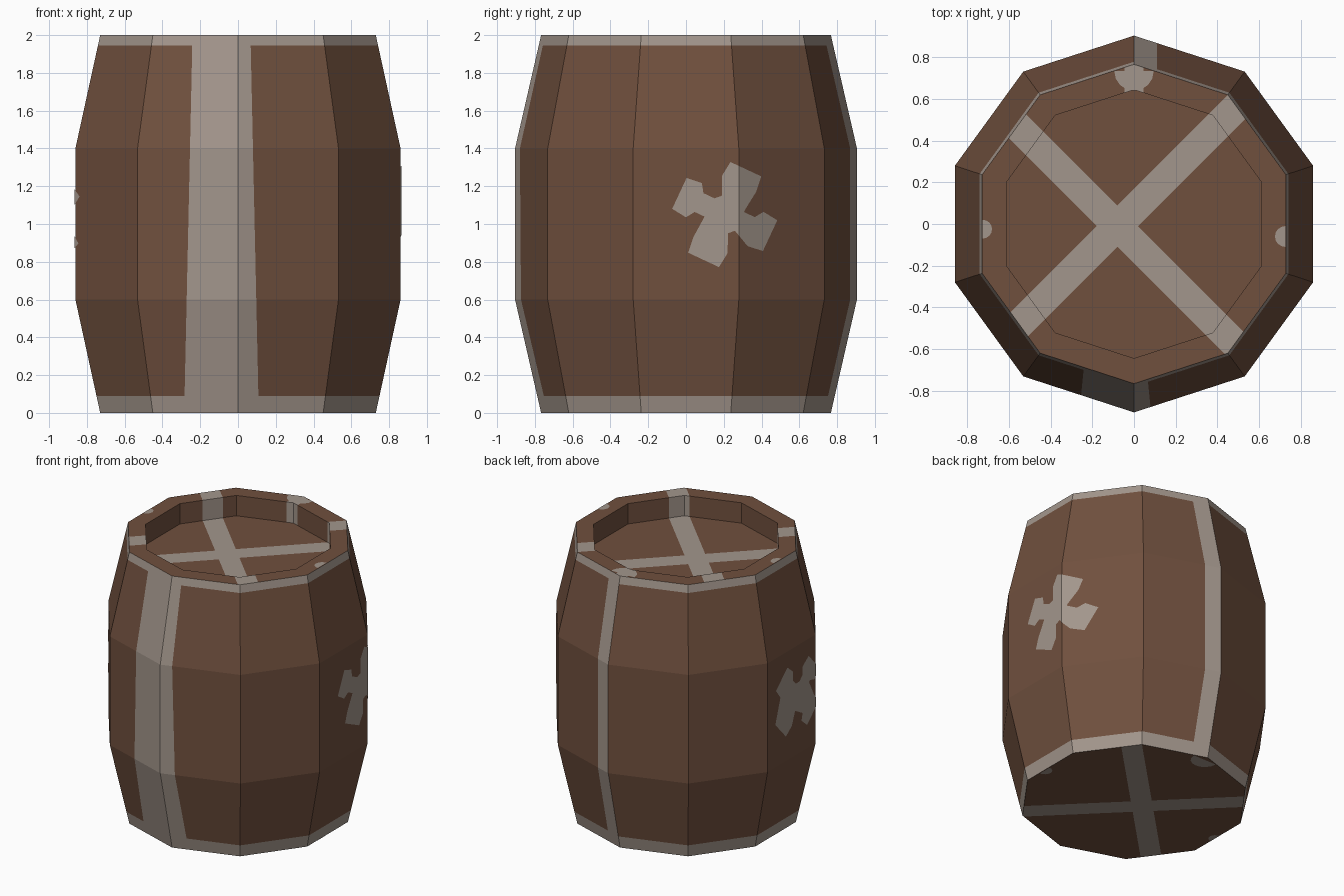
import bpy, bmesh, math
from mathutils import Vector

if "Cube" in bpy.data.objects:
    bpy.data.objects.remove(bpy.data.objects["Cube"])

SIDES = 10
R_END, R_MID, R_IN = 0.767, 0.905, 0.645
X0, Y0, ARM = -0.08, -0.01, 0.07        # painted X: centre and half width


def material(name, rgb):
    m = bpy.data.materials.new(name)
    m.diffuse_color = (*rgb, 1)
    m.use_nodes = True
    m.node_tree.nodes["Principled BSDF"].inputs["Base Color"].default_value = m.diffuse_color
    return m


wood = material("brown_wood", (0.162, 0.08, 0.048))
grey = material("grey_trim", (0.365, 0.305, 0.262))


def make_object(name, bm, mats):
    me = bpy.data.meshes.new(name)
    bm.to_mesh(me)
    bm.free()
    for m in mats:
        me.materials.append(m)
    ob = bpy.data.objects.new(name, me)
    bpy.context.collection.objects.link(ob)
    return ob


def radius(f):
    c = f.calc_center_median()
    return math.hypot(c.x, c.y)


def is_side(f):
    return abs(f.normal.z) < 0.5 and radius(f) > 0.68


def cut(bm, test, co, no):
    bm.normal_update()
    faces = [f for f in bm.faces if test(f)]
    geom = set(faces)
    for f in faces:
        geom.update(f.edges)
        geom.update(f.verts)
    bmesh.ops.bisect_plane(bm, geom=list(geom), dist=1e-5,
                           plane_co=co, plane_no=no)


# Barrel body: ten-sided lathe with a recessed lid
bm = bmesh.new()
rings = []
for r, z in [(R_END, 0), (R_MID, 0.6), (R_MID, 1.4), (R_END, 2),
             (R_IN, 2), (R_IN, 1.85)]:
    rings.append([bm.verts.new((r * math.cos(a), r * math.sin(a), z))
                  for a in (math.pi / 2 + math.tau * k / SIDES for k in range(SIDES))])
for lo, hi in zip(rings, rings[1:]):
    for k in range(SIDES):
        n = (k + 1) % SIDES
        bm.faces.new((lo[k], lo[n], hi[n], hi[k]))
bm.faces.new(rings[0][::-1])
bm.faces.new(rings[-1])

# Cuts for end bands, front and back stripes
for z in (0.09, 1.945):
    cut(bm, is_side, (0, 0, z), (0, 0, 1))
front = lambda f: is_side(f) and f.calc_center_median().y < -0.6
back = lambda f: is_side(f) and f.calc_center_median().y > 0.6
left_x = lambda z: -0.285 + 0.022 * z
right_x = lambda z: 0.11 - 0.022 * z
cut(bm, front, (left_x(0), 0, 0), (1, 0, -0.022))
cut(bm, front, (right_x(0), 0, 0), (1, 0, 0.022))
cut(bm, back, (0.11, 0, 0), (1, 0, 0))

# Cuts for the X on lid and base, and the notch mark on the back rim
for s in (1, -1):
    for d in (ARM, -ARM):
        n = Vector((1, s, 0)).normalized()
        cut(bm, lambda f: not is_side(f), Vector((X0, Y0, 0)) + n * d, n)
rim_back = lambda f: (not is_side(f) and f.calc_center_median().y > 0.55
                      and f.calc_center_median().z > 1.9 and radius(f) > 0.6)
for x in (-0.045, 0.045):
    cut(bm, rim_back, (x, 0, 0), (1, 0, 0))

# Colour by position
bm.normal_update()
for f in bm.faces:
    c = f.calc_center_median()
    if is_side(f):
        on = (c.z < 0.09 or c.z > 1.945
              or (c.y < -0.6 and left_x(c.z) < c.x < right_x(c.z))
              or (c.y > 0.6 and 0 < c.x < 0.11))
    else:
        u, v = c.x - X0, c.y - Y0
        on = min(abs(u + v), abs(u - v)) / math.sqrt(2) < ARM
        on = on or (rim_back(f) and abs(c.x) < 0.045)
    f.material_index = int(on)
make_object("barrel", bm, [wood, grey])


# Flared cross marks wrapped onto the side faces
def cross_mark(name, side, yc, zc, turn):
    bm = bmesh.new()
    arm = [(0.085, -0.055), (0.15, -0.055), (0.18, -0.10), (0.265, -0.09),
           (0.265, 0.09), (0.18, 0.10), (0.15, 0.055), (0.085, 0.055)]
    pts = []
    for k in range(4):
        a = math.radians(turn + 90 * k)
        ca, sa = math.cos(a), math.sin(a)
        pts += [(u * ca - v * sa, u * sa + v * ca) for u, v in arm]
    bm.faces.new([bm.verts.new((0, yc + p, zc + q)) for p, q in pts])
    bmesh.ops.triangulate(bm, faces=bm.faces[:])
    flat = R_MID * math.cos(math.pi / SIDES)
    half = R_MID * math.sin(math.pi / SIDES)
    for y in (-half, half):
        cut(bm, lambda f: True, (0, y, 0), (0, 1, 0))
    slope = math.tan(math.radians(36))
    for v in bm.verts:
        v.co.x = side * (flat + 0.004 - max(0, abs(v.co.y) - half) * slope)
    bm.normal_update()
    bmesh.ops.reverse_faces(bm, faces=[f for f in bm.faces if f.normal.x * side < 0])
    make_object(name, bm, [grey])


cross_mark("right_cross_mark", 1, 0.205, 1.05, 65)
cross_mark("left_cross_mark", -1, -0.06, 1.03, 47)


# Small half-round marks at the rim and base edges
def edge_mark(name, x, y, z, facing, r=0.045):
    bm = bmesh.new()
    bm.faces.new([bm.verts.new((x + r * math.cos(a), y + r * math.sin(a), z))
                  for a in (math.radians(facing - 90 + 22.5 * k) for k in range(9))])
    bm.normal_update()
    if bm.faces[:][0].normal.z * (z - 1) < 0:
        bmesh.ops.reverse_faces(bm, faces=bm.faces[:])
    make_object(name, bm, [grey])


for end, z in (("rim", 2.003), ("base", -0.003)):
    edge_mark(end + "_mark_left", -0.727, -0.025, z, 0)
    edge_mark(end + "_mark_right", 0.727, -0.06, z, 180, 0.05)
    edge_mark(end + "_mark_back", 0, 0.735, z, 270, 0.095)
